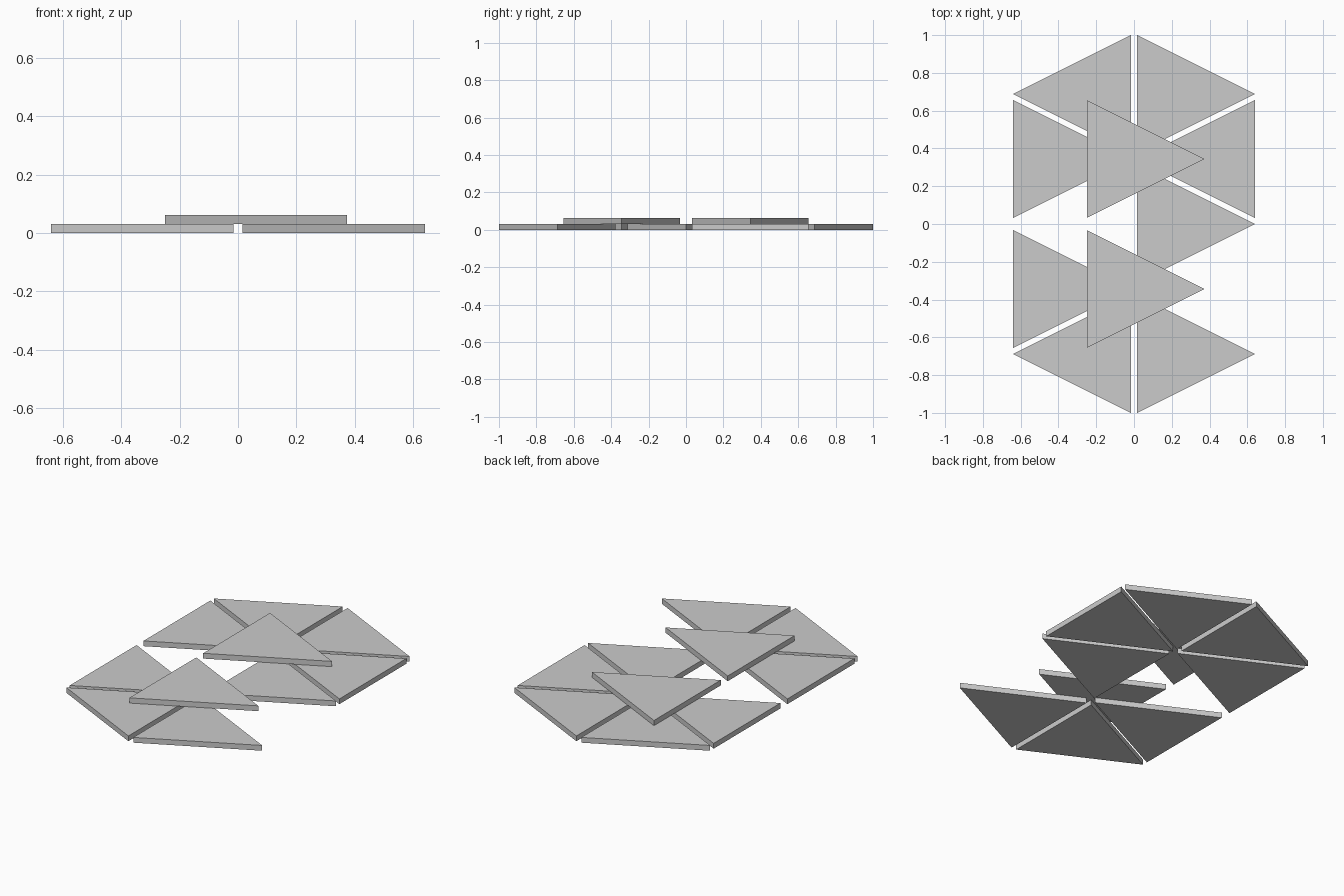
import bpy

if "Cube" in bpy.data.objects:
    bpy.data.objects.remove(bpy.data.objects["Cube"])

SIDE = 0.624      # tile width and depth
THICK = 0.0312    # tile thickness
PITCH = 0.344     # spacing of tile rows
IN, OUT = 0.016, 0.64


def tile(name, base_x, apex_x, y, z=0.0):
    """Triangular slab with an upright base edge at base_x and its tip at apex_x."""
    outline = [(base_x, y - SIDE / 2), (apex_x, y), (base_x, y + SIDE / 2)]
    if apex_x < base_x:
        outline.reverse()
    verts = [(x, v, z + h) for h in (0, THICK) for x, v in outline]
    faces = [(2, 1, 0), (3, 4, 5)]
    faces += [(i, (i + 1) % 3, (i + 1) % 3 + 3, i + 3) for i in range(3)]
    mesh = bpy.data.meshes.new(name)
    mesh.from_pydata(verts, [], faces)
    obj = bpy.data.objects.new(name, mesh)
    bpy.context.collection.objects.link(obj)
    return obj


# tiles repeated at the back (+y) and front (-y) halves
for label, s in (("back", 1), ("front", -1)):
    tile(label + "_outer_right_tile", IN, OUT, s * 2 * PITCH)
    tile(label + "_outer_left_tile", -IN, -OUT, s * 2 * PITCH)
    tile(label + "_side_left_tile", -OUT, -IN, s * PITCH)
    # raised tile resting on the base layer
    tile(label + "_raised_tile", -0.25, -0.25 + SIDE, s * PITCH, THICK)

# single tiles on the right
tile("back_side_right_tile", OUT, IN, PITCH)
tile("middle_right_tile", IN, OUT, 0.0)
